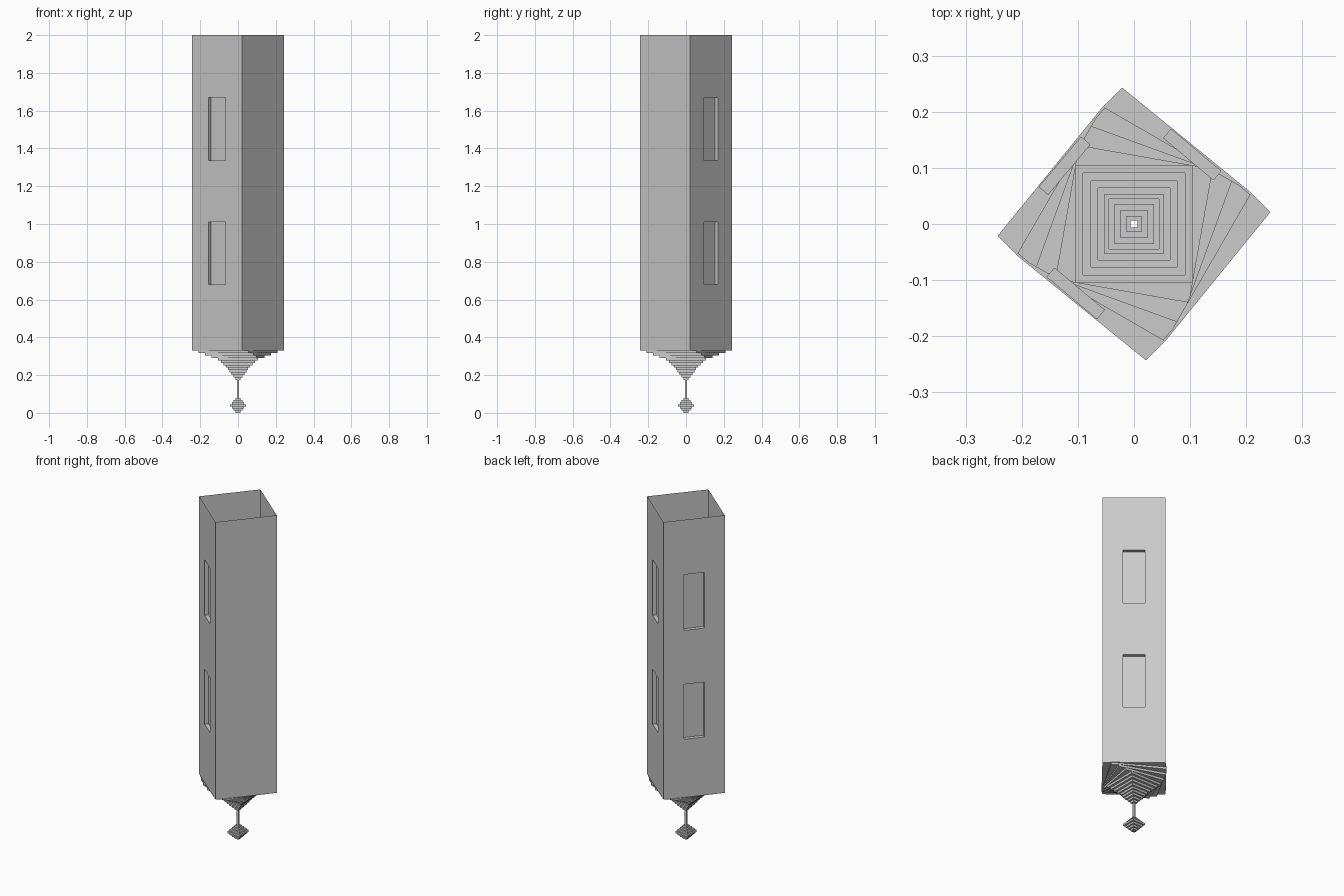
import bpy, bmesh, math
from mathutils import Vector

cube = bpy.data.objects.get("Cube")
if cube:
    bpy.data.objects.remove(cube, do_unlink=True)

GREY = (0.6, 0.6, 0.6, 1)
stone = bpy.data.materials.new("grey_stone")
stone.use_nodes = True
stone.diffuse_color = GREY
stone.node_tree.nodes["Principled BSDF"].inputs["Base Color"].default_value = GREY


def square(radius, degrees, z):
    """Corners of a level square, the first at the given angle."""
    return [Vector((radius * math.cos(math.radians(degrees + 90 * k)),
                    radius * math.sin(math.radians(degrees + 90 * k)), z))
            for k in range(4)]


def finish(name, bm):
    mesh = bpy.data.meshes.new(name)
    bm.to_mesh(mesh)
    bm.free()
    mesh.materials.append(stone)
    obj = bpy.data.objects.new(name, mesh)
    bpy.context.collection.objects.link(obj)
    return obj


def loft(name, rings):
    """Open shell through a list of (radius, angle, z) squares, top to bottom."""
    bm = bmesh.new()
    loops = [[bm.verts.new(p) for p in square(*ring)] for ring in rings]
    for a, b in zip(loops, loops[1:]):
        for k in range(4):
            n = (k + 1) % 4
            bm.faces.new((a[k], b[k], b[n], a[n]))
    return finish(name, bm)


def steps(levels, top, height):
    """Turn (radius, angle) levels into rings with upright sides and flat ledges."""
    rings = []
    for i, (radius, angle) in enumerate(levels):
        rings += [(radius, angle, top - i * height),
                  (radius, angle, top - (i + 1) * height)]
    return rings


# Hollow shaft, with sunken windows on three of its four walls
BASE, TOP, RADIUS, TURN = 0.33, 2.0, 0.244, 5
rows = [BASE, 0.68, 1.01, 1.335, 1.67, TOP]
columns = [0, 0.33, 0.67, 1]
bm = bmesh.new()
corners = square(RADIUS, TURN, 0)
for k in range(4):
    a, b = corners[k], corners[(k + 1) % 4]
    if k == 3:
        # Blank wall
        quad = [a + Vector((0, 0, BASE)), b + Vector((0, 0, BASE)),
                b + Vector((0, 0, TOP)), a + Vector((0, 0, TOP))]
        bm.faces.new([bm.verts.new(p) for p in quad])
        continue
    grid = [[bm.verts.new(a.lerp(b, c) + Vector((0, 0, z))) for c in columns]
            for z in rows]
    panes = []
    for r in range(len(rows) - 1):
        for c in range(len(columns) - 1):
            face = bm.faces.new((grid[r][c], grid[r][c + 1],
                                 grid[r + 1][c + 1], grid[r + 1][c]))
            if c == 1 and r in (1, 3):
                panes.append(face)
    inward = -(a + b).normalized() * 0.022
    pushed = bmesh.ops.extrude_face_region(bm, geom=panes)["geom"]
    bmesh.ops.translate(bm, vec=inward,
                        verts=[v for v in pushed if isinstance(v, bmesh.types.BMVert)])
    bmesh.ops.delete(bm, geom=[f for f in panes if f.is_valid], context='FACES')
    # Merge the plain cells around the windows
    plain = [e for e in bm.edges if len(e.link_faces) == 2
             and e.calc_face_angle(1) < 0.001]
    bmesh.ops.recalc_face_normals(bm, faces=bm.faces)
bmesh.ops.remove_doubles(bm, verts=bm.verts, dist=0.0001)
finish("shaft", bm)

# Stepped underside: four twisting squares, then an inverted stepped pyramid
STEP = 0.013
twisting = [(0.216, 15), (0.194, 25), (0.170, 35), (0.148, 45)]
half_widths = [0.091, 0.077, 0.064, 0.053, 0.045, 0.035, 0.024, 0.0135]
levels = twisting + [(w * math.sqrt(2), 45) for w in half_widths]
stem_radius = 0.006 * math.sqrt(2)
stem_top = BASE - STEP * len(levels)
loft("stepped_underside", [(RADIUS, TURN, BASE)] + steps(levels, BASE, STEP)
     + [(stem_radius, 45, stem_top)])

# Thin hollow stem
BULB_TOP = 0.08
loft("stem", [(stem_radius, 45, stem_top), (stem_radius, 45, BULB_TOP)])

# Stepped bulb at the tip, open in the middle
bulb = [0.014, 0.023, 0.033, 0.042, 0.033, 0.023, 0.014]
bulb_levels = [(w * math.sqrt(2), 45) for w in bulb]
loft("tip_bulb", [(stem_radius, 45, BULB_TOP)]
     + steps(bulb_levels, BULB_TOP, BULB_TOP / len(bulb))
     + [(stem_radius, 45, 0)])
